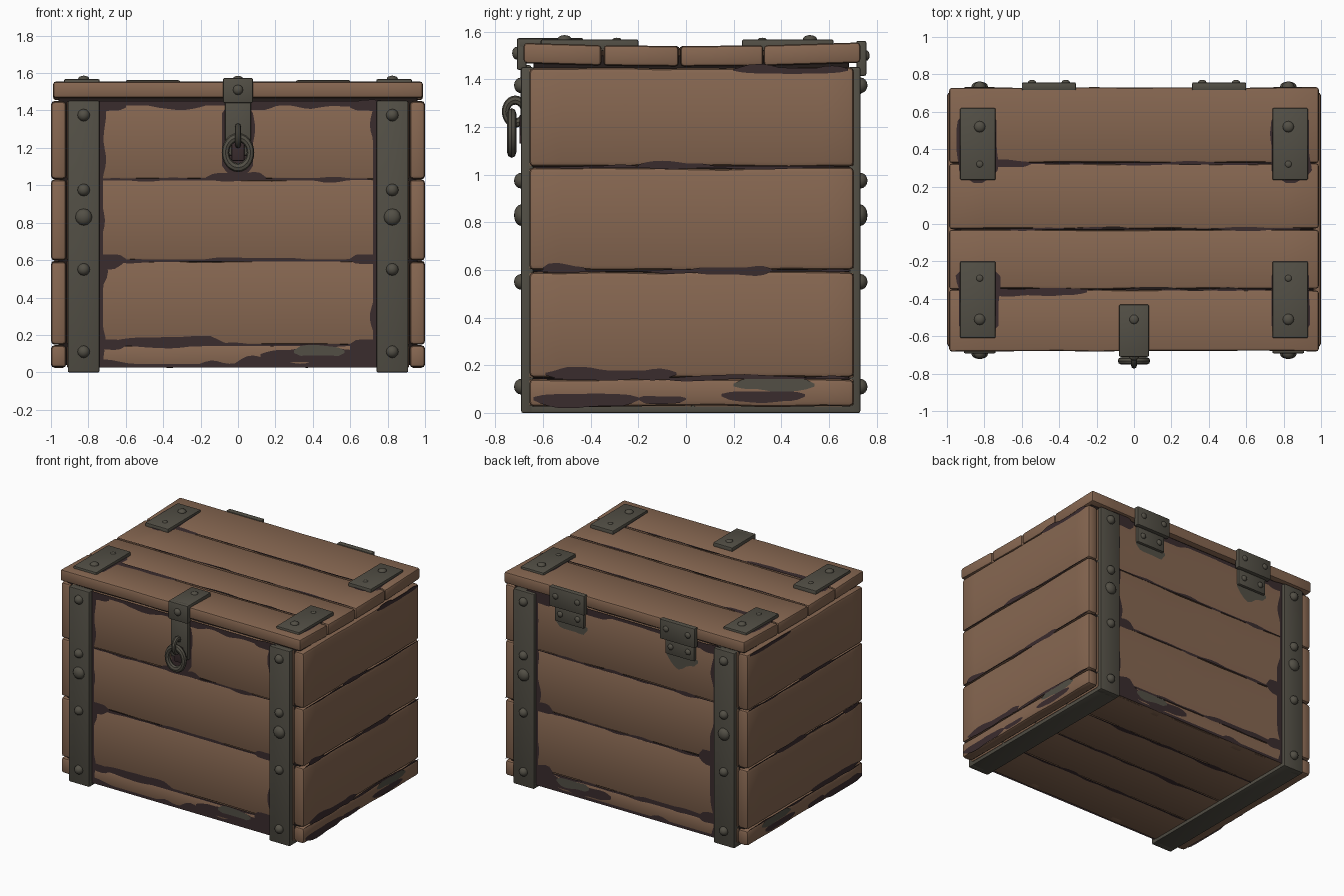
import bpy, bmesh, math, random
from mathutils import Vector, Matrix, noise

random.seed(4)
if "Cube" in bpy.data.objects:
    bpy.data.objects.remove(bpy.data.objects["Cube"])


def material(name, rgb):
    m = bpy.data.materials.new(name)
    m.use_nodes = True
    m.diffuse_color = (*rgb, 1)
    m.node_tree.nodes["Principled BSDF"].inputs["Base Color"].default_value = (*rgb, 1)
    return m


WOOD = material("brown wood", (0.24, 0.135, 0.082))
GRIME = material("dark grime", (0.042, 0.025, 0.027))
IRON = material("grey iron", (0.085, 0.078, 0.06))
SEAM = material("black seam", (0.015, 0.01, 0.009))
made = []


def finish(bm, name, mat):
    mesh = bpy.data.meshes.new(name)
    bm.to_mesh(mesh)
    bm.free()
    mesh.materials.append(mat)
    ob = bpy.data.objects.new(name, mesh)
    bpy.context.collection.objects.link(ob)
    made.append(ob)
    return ob


def lid_sag(y):
    return 0.014 * (y / 0.7) ** 2


def box(name, lo, hi, mat, bevel=0.008, long_axis=None, seam_axis=None, shape=None):
    """Bevelled block; with axes given, its long edges wander like hewn timber."""
    lo, hi = Vector(lo), Vector(hi)
    bm = bmesh.new()
    bmesh.ops.create_cube(bm, size=1)
    for v in bm.verts:
        v.co = Vector((lo[i] + (v.co[i] + 0.5) * (hi[i] - lo[i]) for i in range(3)))
    if long_axis is not None:
        edges = [e for e in bm.edges
                 if abs((e.verts[0].co - e.verts[1].co)[long_axis]) > 0.01]
        bmesh.ops.subdivide_edges(bm, edges=edges, cuts=9)
        mid = (lo[seam_axis] + hi[seam_axis]) / 2
        for v in bm.verts:
            side = 1 if v.co[seam_axis] > mid else 7
            v.co[seam_axis] += 0.007 * noise.noise((v.co[long_axis] * 4, side, mid * 9))
    bm.normal_update()
    sharp = [e for e in bm.edges if e.calc_face_angle(0) > 0.7]
    bmesh.ops.bevel(bm, geom=sharp, offset=bevel, segments=2, profile=0.5, affect="EDGES")
    if shape:
        for v in bm.verts:
            v.co.z += shape(v.co.y)
    return finish(bm, name, mat)


def rivet(name, at, normal, radius=0.034, height=0.03):
    bm = bmesh.new()
    bmesh.ops.create_uvsphere(bm, u_segments=12, v_segments=8, radius=1)
    turn = Vector((0, 0, 1)).rotation_difference(Vector(normal)).to_matrix().to_4x4()
    size = Matrix.Diagonal((radius, radius, height, 1))
    bmesh.ops.transform(bm, matrix=Matrix.Translation(at) @ turn @ size, verts=bm.verts)
    finish(bm, name, IRON)


# Painted surfaces: flat coordinates to space, and the outward direction
LIFT = 0.003
FACES = {
    "front": (lambda u, v: (u, -0.66 - LIFT, v), Vector((0, -1, 0))),
    "back": (lambda u, v: (u, 0.705 + LIFT, v), Vector((0, 1, 0))),
    "left": (lambda u, v: (1.0 + LIFT, u, v), Vector((1, 0, 0))),
    "right": (lambda u, v: (-1.0 - LIFT, u, v), Vector((-1, 0, 0))),
    "lid": (lambda u, v: (u, v, 1.54 + lid_sag(v) + LIFT), Vector((0, 0, 1))),
    "bottom": (lambda u, v: (u, v, 0.025 - LIFT), Vector((0, 0, -1))),
}


def stain(face, a, b, centre, below, above, mat=GRIME, upright=False, taper=True):
    """Thin ragged patch running from a to b; below and above are (base, noise)."""
    place, out = FACES[face]
    seed, steps = random.uniform(0, 90), max(8, int((b - a) * 32))
    bm, rows = bmesh.new(), []
    for i in range(steps + 1):
        t = i / steps
        u = a + (b - a) * t
        end = min(1, 6 * t + 0.05, 6 * (1 - t) + 0.05) ** 0.5 if taper else 1
        reach = [end * (w[0] + w[1] * min(1, max(0, 2 * noise.noise((u * 5, seed, k)))))
                 for k, w in enumerate((below, above))]
        pair = (centre - reach[0] - 0.0005, centre + reach[1] + 0.0005)
        rows.append([bm.verts.new(place(p, u) if upright else place(u, p)) for p in pair])
    for r, s in zip(rows, rows[1:]):
        f = bm.faces.new((r[0], s[0], s[1], r[1]))
        f.normal_update()
        if f.normal.dot(out) < 0:
            f.normal_flip()
    finish(bm, face + "_stain", mat)


# Dark inside, seen only through the gaps
box("inner_core", (-0.96, -0.64, 0.04), (0.96, 0.685, 1.5), SEAM)

# Walls: stacked planks on all four sides
levels = [0.025, 0.145, 0.597, 1.032, 1.452]
for i, (z0, z1) in enumerate(zip(levels, levels[1:])):
    z0, z1 = z0 + 0.003, z1 - 0.003
    box(f"front_plank_{i}", (-0.915, -0.66, z0), (0.915, -0.6, z1), WOOD, 0.01, 0, 2)
    box(f"back_plank_{i}", (-0.915, 0.64, z0), (0.915, 0.705, z1), WOOD, 0.01, 0, 2)
    for s, side in ((1, "left"), (-1, "right")):
        xs = sorted((s * 0.918, s * 1.0))
        box(f"{side}_plank_{i}", (xs[0], -0.658, z0), (xs[1], 0.705, z1), WOOD, 0.02, 1, 2)

# Floor planks
floor = [-0.65, -0.32, 0.03, 0.37, 0.695]
for i, (y0, y1) in enumerate(zip(floor, floor[1:])):
    box(f"floor_plank_{i}", (-0.915, y0 + 0.003, 0.025), (0.915, y1 - 0.003, 0.07), WOOD, 0.008, 0, 1)

# Lid planks, slightly sagging in the middle
rows = [-0.683, -0.35, -0.027, 0.325, 0.733]
for i, (y0, y1) in enumerate(zip(rows, rows[1:])):
    box(f"lid_plank_{i}", (-0.988, y0 + 0.003, 1.455), (0.988, y1 - 0.003, 1.54),
        WOOD, 0.014, 0, 1, lid_sag)

# Iron straps, lid corner plates and hinges, mirrored
for s, side in ((1, "left"), (-1, "right")):
    x0, x1 = sorted((s * 0.74, s * 0.91))
    mid = s * 0.825
    box(f"{side}_front_strap", (x0, -0.692, 0), (x1, -0.64, 1.452), IRON)
    box(f"{side}_back_strap", (x0, 0.68, 0), (x1, 0.732, 1.452), IRON)
    box(f"{side}_bottom_strap", (x0, -0.69, 0), (x1, 0.73, 0.05), IRON)
    for z in (0.11, 0.55, 0.83, 0.975, 1.375):
        r = 0.045 if z == 0.83 else 0.033
        rivet(f"{side}_front_rivet", (mid, -0.692, z), (0, -1, 0), r)
        rivet(f"{side}_back_rivet", (mid, 0.732, z), (0, 1, 0), r)
    for y0, y1, knob, stud in ((0.235, 0.62, 0.52, 0.32), (-0.61, -0.2, -0.51, -0.29)):
        p0, p1 = sorted((s * 0.74, s * 0.93))
        box(f"{side}_lid_plate", (p0, y0, 1.52), (p1, y1, 1.568), IRON)
        rivet(f"{side}_lid_rivet", (mid, knob, 1.568), (0, 0, 1), 0.03, 0.018)
        rivet(f"{side}_lid_stud", (mid, stud, 1.568), (0, 0, 1), 0.018, 0.007)
    h = s * 0.455
    box(f"{side}_hinge_top_leaf", (h - 0.145, 0.715, 1.415), (h + 0.145, 0.757, 1.562), IRON)
    box(f"{side}_hinge_low_leaf", (h - 0.12, 0.69, 1.3), (h + 0.12, 0.728, 1.43), IRON)
    for dx in (-0.09, 0.09):
        rivet(f"{side}_hinge_rivet", (h + dx, 0.757, 1.5), (0, 1, 0), 0.022, 0.014)
        rivet(f"{side}_hinge_stud", (h + dx * 0.8, 0.728, 1.36), (0, 1, 0), 0.022, 0.016)
    stain("back", h - 0.14, h + 0.12, 1.3, (0.05, 0.09), (0.02, 0), IRON)

# Clasp with staple and ring
box("clasp_top", (-0.08, -0.705, 1.53), (0.08, -0.43, 1.573), IRON)
box("clasp_front", (-0.08, -0.71, 1.44), (0.08, -0.67, 1.573), IRON)
box("clasp_tab", (-0.07, -0.695, 1.16), (0.07, -0.65, 1.46), IRON)
box("clasp_slot", (-0.035, -0.7, 1.13), (0.035, -0.66, 1.25), GRIME, 0.006)
rivet("clasp_rivet", (0, -0.71, 1.51), (0, -1, 0), 0.027, 0.02)
rivet("clasp_top_rivet", (0, -0.51, 1.573), (0, 0, 1), 0.025, 0.012)


def ring(name, at, rot, major, minor, stretch):
    bpy.ops.mesh.primitive_torus_add(location=at, rotation=rot, major_segments=24,
                                     minor_segments=8, major_radius=major, minor_radius=minor)
    ob = bpy.context.object
    ob.name, ob.scale = name, stretch
    ob.data.materials.append(IRON)
    made.append(ob)


ring("clasp_ring", (0, -0.732, 1.175), (math.pi / 2, 0, 0), 0.067, 0.02, (1, 1.2, 1))
ring("clasp_staple", (0, -0.717, 1.265), (0, math.pi / 2, 0), 0.04, 0.016, (1.2, 1, 1))

# Grime on front and back: frame beside the straps, seams, worn bottom
for face in ("front", "back"):
    for s in (-1, 1):
        w = [(0.02, 0), (0.012, 0.03)]
        stain(face, 0.03, 1.45, s * 0.735, *(w if s < 0 else w[::-1]), upright=True, taper=False)
        for z in (0.145, 0.6, 1.42):
            a, b = sorted((s * 0.6, s * 0.84))
            stain(face, a, b, z, (0.02, 0.03), (0.03, 0.03))
    stain(face, -0.74, 0.74, 1.45, (0.022, 0.025), (0, 0), taper=False)
    stain(face, -0.74, 0.74, 0.025, (0, 0), (0.02, 0.07), taper=False)
    stain(face, -0.72, -0.05, 0.145, (0.005, 0.01), (0.025, 0.025))
    stain(face, 0.12, 0.74, 0.09, (0.035, 0.03), (0.03, 0.03))
    stain(face, 0.6, 0.74, 0.08, (0.055, 0), (0.07, 0), taper=False)
    FACES["worn_" + face] = (lambda u, v, f=face: Vector(FACES[f][0](u, v)) + FACES[f][1] * 0.002,
                             FACES[face][1])
    stain("worn_" + face, 0.3, 0.57, 0.11, (0.02, 0.02), (0.025, 0.01), IRON)
    for z in levels[1:4]:
        stain(face, -0.74, 0.74, z, (0.005, 0.012), (0.005, 0.012))
stain("front", -0.17, 0.15, 1.035, (0.008, 0.01), (0.03, 0.02))
stain("front", 1.04, 1.45, 0, (0.085, 0.01), (0.08, 0.015), upright=True)

# Grime on both ends
for face in ("left", "right"):
    for z in levels[1:4]:
        stain(face, -0.64, 0.69, z, (0.003, 0.012), (0.003, 0.016))
    for a, b, z, h in ((-0.59, -0.04, 0.165, 0.022), (-0.64, -0.2, 0.06, 0.03), (-0.2, 0.0, 0.06, 0.015),
                       (0.15, 0.5, 0.075, 0.025), (-0.6, -0.42, 0.605, 0.014), (0.02, 0.36, 0.6, 0.018),
                       (-0.2, 0.1, 1.04, 0.012), (0.2, 0.68, 1.44, 0.014)):
        stain(face, a, b, z, (h, 0.01), (h * 0.6, 0.015))
    stain(face, 0.2, 0.54, 0.115, (0.015, 0.02), (0.03, 0.015), IRON)

# Grime on lid and floor seams
for y in rows[1:4]:
    stain("lid", -0.97, 0.97, y, (0.003, 0.008), (0.003, 0.008))
    stain("lid", -0.4, 0.85, y, (0.002, 0.008), (0.002, 0.012), SEAM)
for a, b, y in ((-0.8, -0.25, -0.36), (-0.8, -0.55, 0.325)):
    stain("lid", a, b, y, (0.02, 0.01), (0.01, 0.015))
for s in (-1, 1):
    for y in (-0.41, 0.42):
        stain("lid", y - 0.2, y + 0.2, s * 0.835, (0.1, 0.02), (0.1, 0.02), upright=True)
for y in floor[1:4]:
    stain("bottom", -0.74, 0.74, y, (0.006, 0.02), (0.006, 0.02))

# Soft shading with crisp corners
bpy.ops.object.select_all(action="DESELECT")
for ob in made:
    ob.select_set(True)
bpy.context.view_layer.objects.active = made[0]
bpy.ops.object.shade_smooth_by_angle(angle=math.radians(40))
